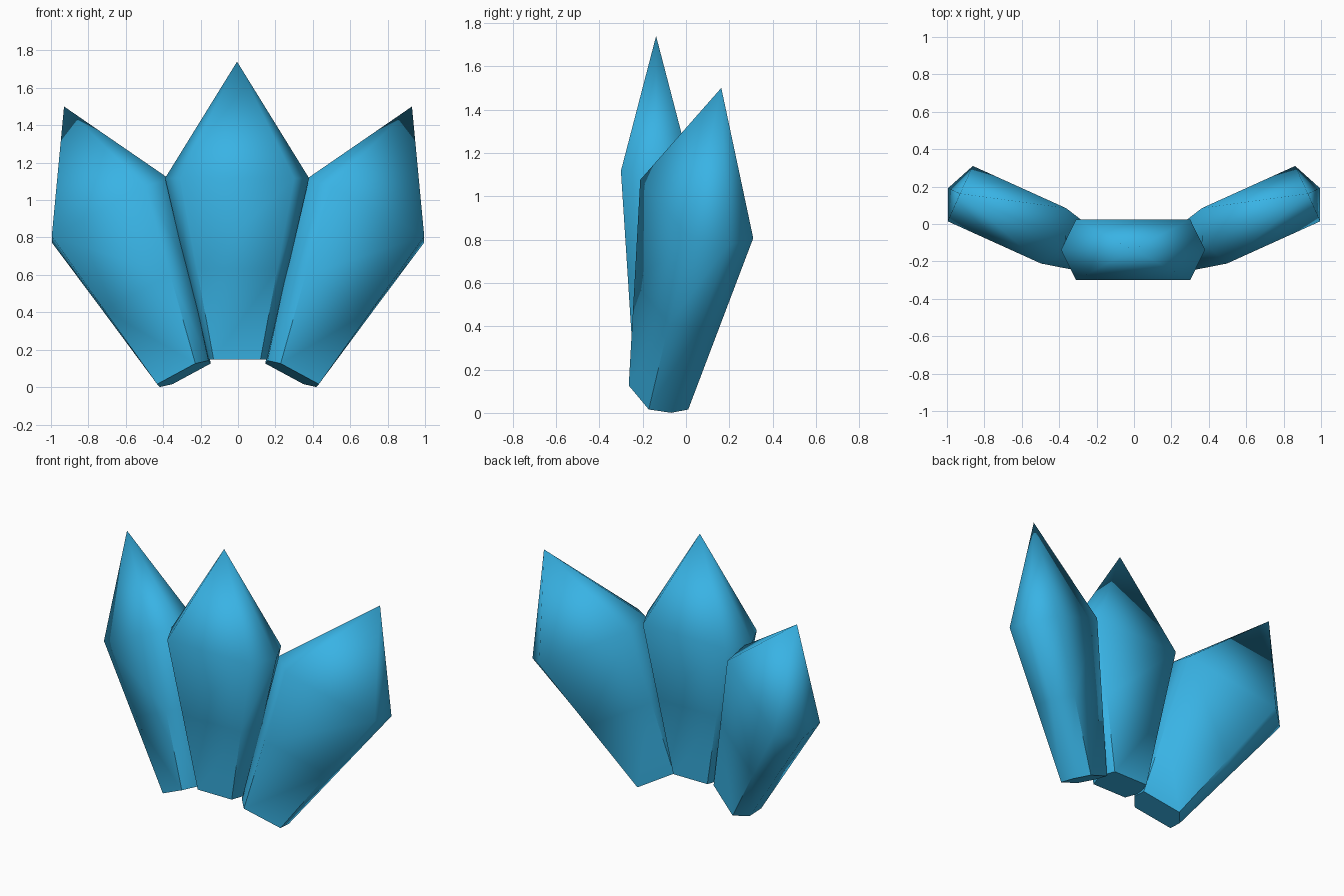
import bpy, bmesh, math
from mathutils import Vector, Matrix

if "Cube" in bpy.data.objects:
    bpy.data.objects.remove(bpy.data.objects["Cube"])

blue = bpy.data.materials.new("crystal_blue")
blue.diffuse_color = (0.04, 0.45, 0.78, 1)
blue.use_nodes = True
blue.node_tree.nodes["Principled BSDF"].inputs["Base Color"].default_value = blue.diffuse_color

# Crystal rings: height, tip half-width, flat half-width, half-depth
RINGS = [(0.0, 0.16, 0.125, 0.10),
         (0.485, 0.272, 0.215, 0.131),
         (0.97, 0.385, 0.305, 0.1625)]
TIP = 1.593


def crystal(name, matrix):
    bm = bmesh.new()
    loops = []
    for z, a, b, d in RINGS:
        pts = [(a, 0), (b, d), (-b, d), (-a, 0), (-b, -d), (b, -d)]
        loops.append([bm.verts.new((x, y, z)) for x, y in pts])
    tip = bm.verts.new((0, 0, TIP))
    bm.faces.new(loops[0][::-1])
    for i in range(6):
        j = (i + 1) % 6
        for lo, hi in zip(loops, loops[1:]):
            bm.faces.new((lo[i], lo[j], hi[j], hi[i]))
        bm.faces.new((loops[-1][i], loops[-1][j], tip))
    bm.transform(matrix)
    bmesh.ops.recalc_face_normals(bm, faces=bm.faces)
    mesh = bpy.data.meshes.new(name)
    bm.to_mesh(mesh)
    bm.free()
    mesh.shade_smooth()
    mesh.set_sharp_from_angle(angle=math.radians(67.5))
    mesh.materials.append(blue)
    ob = bpy.data.objects.new(name, mesh)
    bpy.context.collection.objects.link(ob)


# Upright centre crystal
crystal("centre_crystal", Matrix.Translation((-0.005, -0.138, 0.147)))

# Side crystals: leaning outward and swept back, mirrored across x
wide = Vector((0.818, 0.370, -0.442)).normalized()
deep = Vector((-0.412, 0.911, 0.0)).normalized()
up = wide.cross(deep).normalized()
deep = up.cross(wide)
lean = Matrix((wide, deep, up)).transposed().to_4x4()
place = Matrix.Translation((0.289, -0.127, 0.071)) @ lean
crystal("right_crystal", place)
crystal("left_crystal", Matrix.Scale(-1, 4, (1, 0, 0)) @ place)
